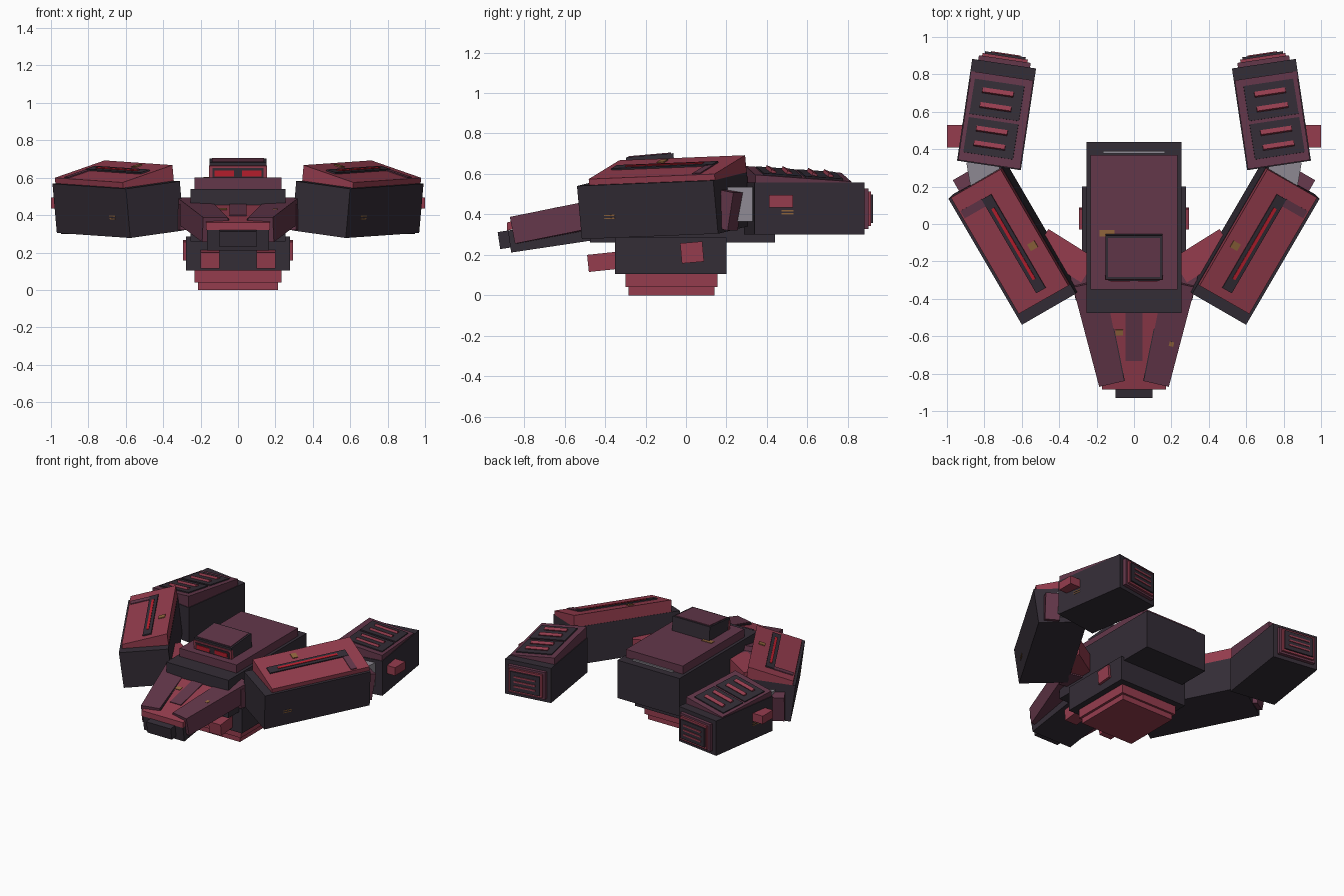
import bpy
import bmesh
from math import radians
from mathutils import Matrix, Euler

if "Cube" in bpy.data.objects:
    bpy.data.objects.remove(bpy.data.objects["Cube"])


def material(name, r, g, b):
    m = bpy.data.materials.new(name)
    m.diffuse_color = (r, g, b, 1)
    m.use_nodes = True
    m.node_tree.nodes["Principled BSDF"].inputs["Base Color"].default_value = (r, g, b, 1)
    return m


DARK = material("dark_armour", 0.034, 0.026, 0.037)
PLUM = material("plum_armour", 0.125, 0.038, 0.068)
RED = material("red_armour", 0.30, 0.046, 0.076)
GLOW = material("bright_red", 0.50, 0.014, 0.028)
GREY = material("grey_metal", 0.27, 0.25, 0.29)
RUST = material("amber_wear", 0.28, 0.13, 0.045)


def frame(loc, rot=(0, 0, 0)):
    return Matrix.Translation(loc) @ Euler([radians(a) for a in rot]).to_matrix().to_4x4()


def block(name, size, loc, mat, rot=(0, 0, 0), base=Matrix(), edit=None, pair=False):
    """Flat-sided block; edit reshapes corners, pair adds the mirrored copy."""
    sides = [("_left", 1), ("_right", -1)] if pair else [("", 1)]
    for suffix, side in sides:
        bm = bmesh.new()
        bmesh.ops.create_cube(bm, size=1)
        for v in bm.verts:
            v.co = [c * s for c, s in zip(v.co, size)]
            if edit:
                edit(v.co)
        bm.transform(base @ frame(loc, rot))
        for v in bm.verts:
            v.co.x *= side
        bmesh.ops.recalc_face_normals(bm, faces=bm.faces)
        mesh = bpy.data.meshes.new(name + suffix)
        bm.to_mesh(mesh)
        bm.free()
        mesh.materials.append(mat)
        bpy.context.collection.objects.link(bpy.data.objects.new(name + suffix, mesh))


# Base and lower hull
block("base_foot", (0.43, 0.425, 0.04), (0, -0.072, 0.02), RED)
block("base_step", (0.465, 0.455, 0.07), (0, -0.072, 0.075), RED)
block("lower_hull", (0.555, 0.55, 0.18), (0, -0.075, 0.195), DARK)
block("hull_side_plate", (0.03, 0.11, 0.1), (0.28, 0.03, 0.212), RED, (5, 0, 0), pair=True)
block("front_foot", (0.1, 0.14, 0.085), (0.15, -0.415, 0.165), RED, (6, 0, 0), pair=True)

# Main body and deck
block("main_body", (0.51, 0.915, 0.28), (0, -0.018, 0.4), DARK)
block("body_deck", (0.465, 0.72, 0.06), (0, 0.01, 0.57), PLUM)
block("rear_grille", (0.33, 0.012, 0.012), (0, 0.383, 0.545), GREY)
block("deck_wear", (0.08, 0.035, 0.006), (-0.145, -0.05, 0.601), RUST)

# Cabin with glowing eyes
cabin = frame((0, -0.175, 0.64), (5, 0, 0))
block("cabin", (0.305, 0.235, 0.105), (0, 0, 0), DARK, base=cabin)
block("cabin_roof", (0.28, 0.21, 0.008), (0, 0, 0.053), PLUM, base=cabin)
block("visor_frame", (0.31, 0.02, 0.085), (0, -0.113, -0.008), RED, base=cabin)
block("visor", (0.275, 0.008, 0.06), (0, -0.124, -0.008), DARK, base=cabin)
block("eye", (0.105, 0.008, 0.03), (0.073, -0.128, -0.006), GLOW, base=cabin, pair=True)


# Snout
def widen_rear(co):
    if co.y > 0:
        co.x *= 1.25


def deck_slope(co):
    if co.y > 0:
        co.z += 0.1


block("jaw", (0.33, 0.53, 0.11), (0, -0.61, 0.305), DARK, (8.5, 0, 0))
block("snout_deck", (0.34, 0.43, 0.04), (0, -0.67, 0.34), RED, edit=deck_slope)
block("snout_stripe", (0.09, 0.27, 0.008), (0, -0.6, 0.427), PLUM, (13, 0, 0))
block("nose", (0.2, 0.06, 0.085), (0, -0.895, 0.275), DARK, (8.5, 0, 0))
cheek = frame((0.185, -0.575, 0.375), (11, 0, -13))
block("cheek", (0.135, 0.56, 0.135), (0, 0, 0), PLUM, base=cheek, edit=widen_rear, pair=True)
block("cheek_inner_edge", (0.012, 0.5, 0.12), (-0.074, -0.03, 0), DARK, (0, 0, 1.5),
      base=cheek, pair=True)
block("cheek_wear", (0.025, 0.025, 0.005), (0.03, -0.05, 0.067), RUST, base=cheek)
block("snout_wear", (0.04, 0.03, 0.005), (-0.08, -0.58, 0.432), RUST, (13, 0, 0))

# Shoulder struts
block("shoulder", (0.3, 0.15, 0.13), (0.37, -0.17, 0.395), RED, (0, 0, 32), pair=True)
block("shoulder_guard", (0.1, 0.16, 0.14), (0.28, -0.32, 0.39), PLUM, (0, 0, -13), pair=True)


# Upper arms with sloped covers
def arm_slope(co):
    if co.z > 0 and co.x > 0:
        co.z -= 0.055


arm = frame((0.64, -0.107, 0.443), (2, 7, -30))
cover = arm @ frame((-0.008, 0.03, 0.1925), (0, 9.9, 0))
block("upper_arm", (0.335, 0.78, 0.265), (0, 0, 0), DARK, base=arm, pair=True)
block("arm_cover", (0.315, 0.72, 0.085), (-0.008, 0.03, 0.175), RED, base=arm,
      edit=arm_slope, pair=True)
block("arm_slot", (0.06, 0.58, 0.012), (-0.015, -0.02, 0), DARK, base=cover, pair=True)
block("arm_light", (0.018, 0.44, 0.016), (-0.015, -0.02, 0.002), GLOW, base=cover, pair=True)
block("arm_patch", (0.14, 0.045, 0.006), (0.08, 0.25, 0), PLUM, base=cover, pair=True)
block("arm_cover_wear", (0.045, 0.04, 0.006), (-0.1, -0.08, 0.001), RUST, base=cover, pair=True)
for z in (-0.02, -0.035):
    block("arm_scratch", (0.006, 0.06, 0.006), (0.167, -0.22, z), RUST, base=arm, pair=True)

# Elbows
block("elbow", (0.17, 0.15, 0.17), (0.8, 0.27, 0.45), GREY, (0, 0, -10), pair=True)
block("elbow_guard", (0.1, 0.07, 0.19), (0.9, 0.215, 0.42), PLUM, (-10, 0, -30), pair=True)


# Forearms with vents
def forearm_slope(co):
    if co.z > 0:
        co.z -= 0.13 * co.x + 0.07 * co.y


forearm = frame((0.735, 0.585, 0.428), (0, 0, 8.5))
vents = forearm @ frame((0, -0.03, 0.173), (-4, 7.4, 0))
block("forearm", (0.345, 0.55, 0.257), (0, 0, 0), DARK, base=forearm, pair=True)
block("forearm_cover", (0.335, 0.48, 0.045), (0, -0.03, 0.15), PLUM, base=forearm,
      edit=forearm_slope, pair=True)
for label, y in (("front", -0.1), ("rear", 0.108)):
    block(label + "_vent", (0.27, 0.19, 0.014), (0.01, y, 0), DARK, base=vents, pair=True)
    for dy in (-0.04, 0.04):
        block(label + "_vent_slat", (0.17, 0.026, 0.018), (0.01, y + dy, 0.01), RED,
              (-20, 0, 0), base=vents, pair=True)

# Exhaust plates behind the forearms
block("exhaust_plate", (0.28, 0.03, 0.2), (0, 0.285, 0), PLUM, base=forearm, pair=True)
block("exhaust_rim", (0.245, 0.02, 0.17), (0, 0.305, 0), RED, base=forearm, pair=True)
block("exhaust_panel", (0.22, 0.016, 0.14), (0, 0.318, 0), DARK, base=forearm, pair=True)
for z in (-0.035, 0, 0.035):
    block("exhaust_slat", (0.16, 0.008, 0.012), (0, 0.327, z), RED, base=forearm, pair=True)

# Side pods and wear marks
block("side_pod", (0.13, 0.12, 0.06), (0.935, 0.47, 0.465), RED, pair=True)
for z in (-0.01, -0.025):
    block("forearm_scratch", (0.006, 0.06, 0.006), (0.172, -0.11, z), RUST, base=forearm, pair=True)
